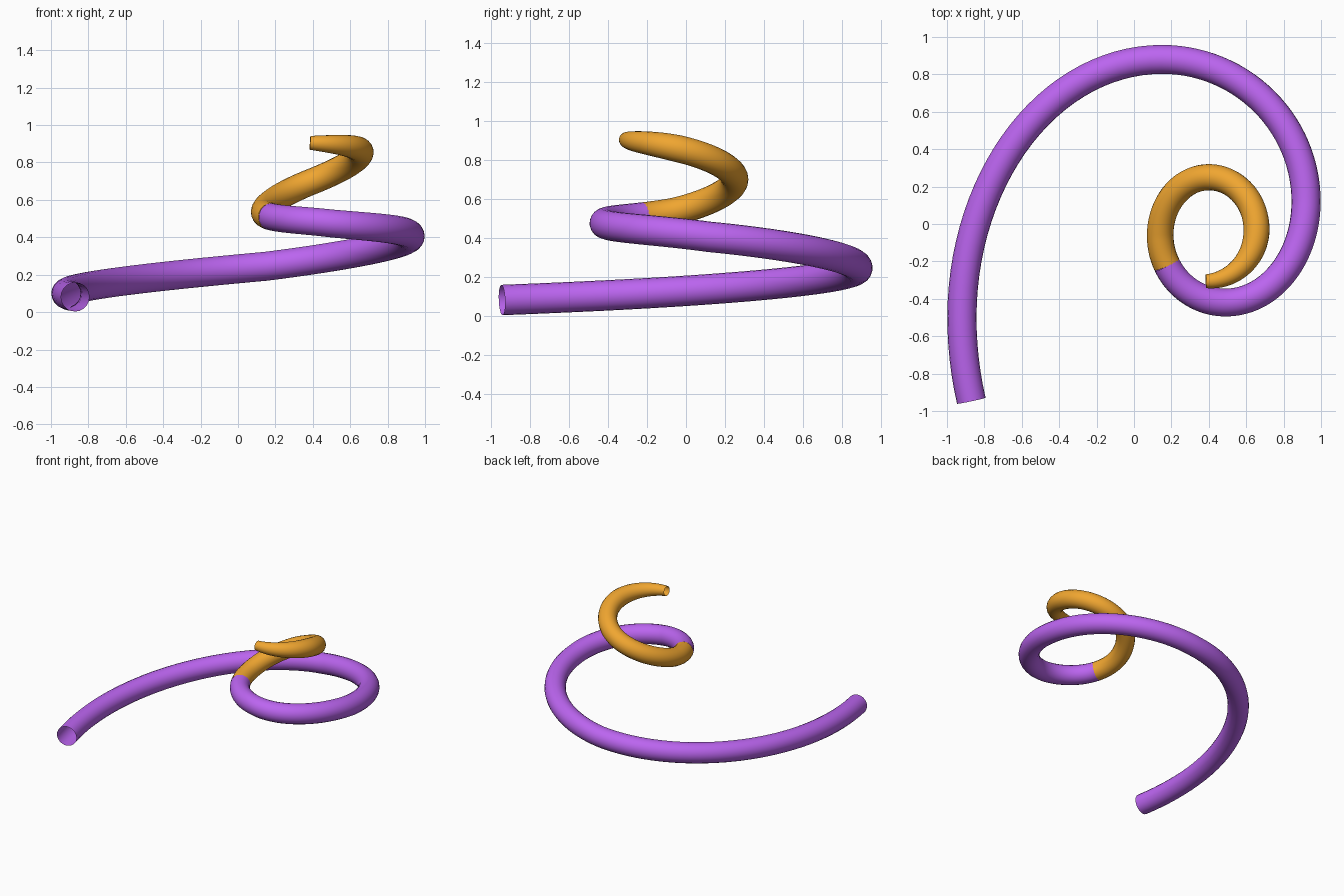
import bpy
import math

if "Cube" in bpy.data.objects:
    bpy.data.objects.remove(bpy.data.objects["Cube"])

# Spiral knots at each quarter turn (x, y, z, tube radius), from knot -1 onward
KNOTS = [
    (0.02, -1.88, 0.040, 0.078),   # virtual knot before the open start
    (-0.92, -0.50, 0.100, 0.078),  # left
    (0.15, 0.88, 0.245, 0.078),    # back
    (0.92, 0.12, 0.405, 0.078),    # right
    (0.49, -0.42, 0.475, 0.075),   # front
    (0.14, -0.06, 0.535, 0.071),   # inner left
    (0.40, 0.25, 0.700, 0.070),    # inner back
    (0.655, -0.03, 0.855, 0.070),  # inner right
    (0.385, -0.306, 0.905, 0.037), # tip
]


def hermite(k, t, axis):
    last = len(KNOTS) - 1
    v = [KNOTS[min(max(i, 0), last)][axis] for i in range(k - 1, k + 3)]
    m0, m1 = (v[2] - v[0]) / 2, (v[3] - v[1]) / 2
    return (v[1] * (2*t**3 - 3*t**2 + 1) + m0 * (t**3 - 2*t**2 + t)
            + v[2] * (3*t**2 - 2*t**3) + m1 * (t**3 - t**2))


def spiral(u):
    """Point and radius after u quarter turns (elliptic arcs in plan)."""
    k = min(int(math.floor(u + 1)), len(KNOTS) - 2)
    t = u + 1 - k
    a, b = KNOTS[k], KNOTS[k + 1]
    s, c = math.sin(t * math.pi / 2), 1 - math.cos(t * math.pi / 2)
    fx, fy = (c, s) if k % 2 else (s, c)
    r = a[3] + (b[3] - a[3]) * t ** 1.4
    return (a[0] + (b[0] - a[0]) * fx, a[1] + (b[1] - a[1]) * fy,
            hermite(k, t, 2)), r


def tube(name, u0, u1, steps, color):
    curve = bpy.data.curves.new(name, 'CURVE')
    curve.dimensions = '3D'
    curve.bevel_depth = 1.0
    curve.bevel_resolution = 8
    curve.use_fill_caps = False
    spline = curve.splines.new('POLY')
    spline.points.add(steps)
    for i, p in enumerate(spline.points):
        co, r = spiral(u0 + (u1 - u0) * i / steps)
        p.co = (*co, 1)
        p.radius = r
    spline.use_smooth = True
    mat = bpy.data.materials.new(name + "_color")
    mat.diffuse_color = color
    mat.use_nodes = True
    mat.node_tree.nodes["Principled BSDF"].inputs["Base Color"].default_value = mat.diffuse_color
    curve.materials.append(mat)
    obj = bpy.data.objects.new(name, curve)
    bpy.context.collection.objects.link(obj)
    return obj


# Wide lower coil and tight upper coil, both open-ended
SEAM = 3.71
tube("lower_coil", -0.209, SEAM, 110, (0.50, 0.13, 0.87, 1))
tube("upper_coil", SEAM, 7.0, 90, (0.87, 0.38, 0.03, 1))
